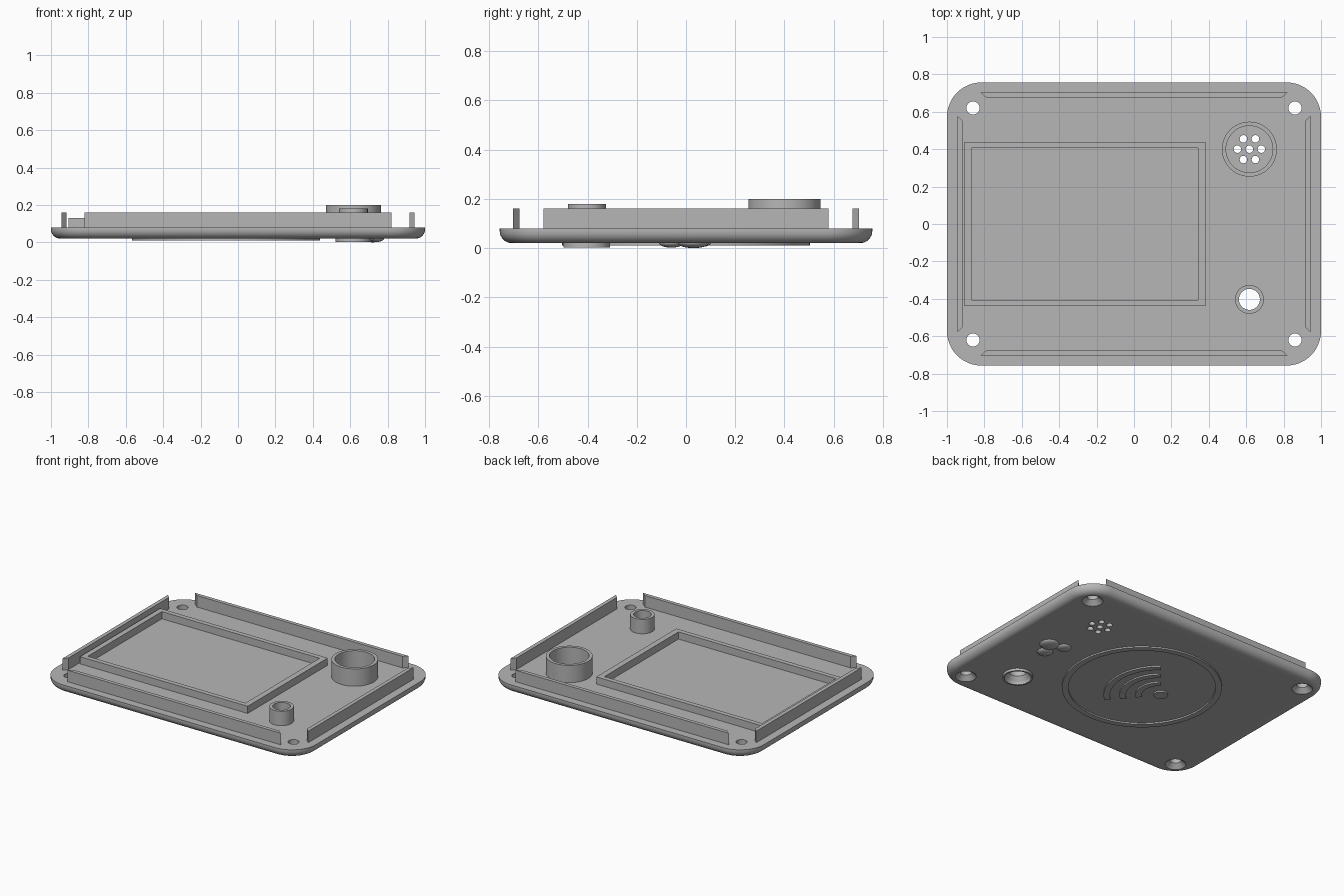
import bpy, bmesh
from math import sin, cos, pi, radians

if "Cube" in bpy.data.objects:
    bpy.data.objects.remove(bpy.data.objects["Cube"])

grey = bpy.data.materials.new("grey plastic")
grey.use_nodes = True
COLOUR = (0.47, 0.47, 0.47, 1)
grey.diffuse_color = COLOUR
grey.node_tree.nodes["Principled BSDF"].inputs["Base Color"].default_value = COLOUR


def add_loft(bm, loops, ring=False):
    """Skin equal-length loops; either cap the ends or close into a ring."""
    rows = [[bm.verts.new(p) for p in loop] for loop in loops]
    n = len(rows[0])
    pairs = list(zip(rows, rows[1:])) + ([(rows[-1], rows[0])] if ring else [])
    for a, b in pairs:
        for i in range(n):
            j = (i + 1) % n
            bm.faces.new((a[i], a[j], b[j], b[i]))
    if not ring:
        bm.faces.new(rows[0])
        bm.faces.new(rows[-1])


def finish(name, bm):
    bmesh.ops.recalc_face_normals(bm, faces=bm.faces)
    mesh = bpy.data.meshes.new(name)
    bm.to_mesh(mesh)
    bm.free()
    mesh.materials.append(grey)
    ob = bpy.data.objects.new(name, mesh)
    bpy.context.collection.objects.link(ob)
    return ob


def loft(name, loops, ring=False):
    bm = bmesh.new()
    add_loft(bm, loops, ring)
    return finish(name, bm)


def circle(x, y, r, z, n=48):
    return [(x + r * cos(2 * pi * i / n), y + r * sin(2 * pi * i / n), z) for i in range(n)]


def turned(x, y, profile, n=48):
    return [circle(x, y, r, z, n) for r, z in profile]


def rect(x0, x1, y0, y1, z):
    return [(x0, y0, z), (x1, y0, z), (x1, y1, z), (x0, y1, z)]


def rounded_rect(hx, hy, r, z, n=12):
    pts = []
    for k, (sx, sy) in enumerate([(1, 1), (-1, 1), (-1, -1), (1, -1)]):
        for i in range(n + 1):
            a = pi / 2 * (k + i / n)
            pts.append((sx * (hx - r) + r * cos(a), sy * (hy - r) + r * sin(a), z))
    return pts


def prism(name, outline, z0, z1):
    return loft(name, [[(x, y, z) for x, y in outline] for z in (z0, z1)])


# Base plate with rounded lower edge
BOTTOM, TOP, FILLET = 0.02, 0.08, 0.05
loops = []
for i in range(9):
    a = pi / 2 * i / 8
    inset = FILLET * (1 - sin(a))
    loops.append(rounded_rect(1 - inset, 0.757 - inset, 0.185 - inset,
                              BOTTOM + FILLET * (1 - cos(a))))
loops.append(rounded_rect(1, 0.757, 0.185, TOP))
plate = loft("base_plate", loops)

# Holes: countersunk corners, button opening and speaker grille
SPEAKER, BUTTON = (0.617, 0.40), (0.617, -0.403)
bm = bmesh.new()
for sx in (-1, 1):
    for sy in (-1, 1):
        add_loft(bm, turned(sx * 0.861, sy * 0.62,
                            [(0.066, 0), (0.066, BOTTOM), (0.035, 0.05), (0.035, 0.1)]))
add_loft(bm, turned(*BUTTON, [(0.078, 0), (0.078, BOTTOM), (0.056, 0.05), (0.056, 0.1)]))
grille = [(0, 0)] + [(0.064 * cos(k * pi / 3), 0.064 * sin(k * pi / 3)) for k in range(6)]
for dx, dy in grille:
    add_loft(bm, turned(SPEAKER[0] + dx, SPEAKER[1] + dy, [(0.02, 0), (0.02, 0.1)], 24))
cutter = finish("hole_cutter", bm)
cutter.hide_render = True
cut = plate.modifiers.new("holes", "BOOLEAN")
cut.operation, cut.solver, cut.object = "DIFFERENCE", "EXACT", cutter
bpy.context.view_layer.update()
plate_eval = plate.evaluated_get(bpy.context.evaluated_depsgraph_get())
cut_mesh = bpy.data.meshes.new_from_object(plate_eval)
plate.modifiers.clear()
plate.data = cut_mesh
bpy.data.objects.remove(cutter)

# Rim walls with mitred ends
for side, s in (("back", 1), ("front", -1)):
    prism(side + "_wall", [(-0.82, s * 0.702), (0.82, s * 0.702),
                           (0.79, s * 0.676), (-0.79, s * 0.676)], TOP, 0.16)
for side, s in (("left", 1), ("right", -1)):
    prism(side + "_wall", [(s * 0.944, -0.58), (s * 0.944, 0.58),
                           (s * 0.917, 0.552), (s * 0.917, -0.552)], TOP, 0.16)

# Rectangular module frame
outer, inner = (-0.906, 0.382, -0.439, 0.439), (-0.869, 0.342, -0.406, 0.406)
loft("module_frame", [rect(*outer, TOP), rect(*outer, 0.13),
                      rect(*inner, 0.13), rect(*inner, TOP)], True)

# Speaker and button collars on the inside
for name, spot, ro, ri, top in (("speaker_collar", SPEAKER, 0.147, 0.125, 0.2),
                                ("button_collar", BUTTON, 0.077, 0.056, 0.18)):
    loft(name, turned(*spot, [(ro, TOP), (ro, top), (ri, top), (ri, TOP)]), True)

# Raised rings on the underside
loft("button_rim", turned(*BUTTON, [(0.095, BOTTOM), (0.095, 0.003),
                                    (0.084, 0.003), (0.078, BOTTOM)]), True)
loft("emblem_ring", turned(-0.065, 0, [(0.503, BOTTOM), (0.503, 0.01),
                                       (0.463, 0.01), (0.463, BOTTOM)], 96), True)

# Signal symbol: dot and three arcs
SX = -0.22
loft("signal_dot", turned(SX, 0, [(0.045, BOTTOM), (0.045, 0.01)], 32))
for k, r in enumerate((0.14, 0.24, 0.34)):
    angles = [radians(-50 + 100 * i / 24) for i in range(25)]
    outline = [(SX + (r + 0.02) * cos(a), (r + 0.02) * sin(a)) for a in angles]
    outline += [(SX + (r - 0.02) * cos(a), (r - 0.02) * sin(a)) for a in reversed(angles)]
    prism("signal_arc_%d" % (k + 1), outline, 0.01, BOTTOM)

# Three shallow domes
for k, (x, y, r, low) in enumerate([(0.72, 0.03, 0.062, 0.0), (0.62, 0.055, 0.046, 0.004),
                                    (0.68, -0.06, 0.05, 0.002)]):
    profile = [(r * cos(a), BOTTOM - (BOTTOM - low) * sin(a))
               for a in (pi / 2 * i / 6.2 for i in range(7))]
    loft("dome_%d" % (k + 1), turned(x, y, profile, 32))

# Smooth curved surfaces, keep crisp edges
bpy.ops.object.select_all(action="DESELECT")
for ob in bpy.context.collection.objects:
    if ob.type == "MESH":
        ob.select_set(True)
        bpy.context.view_layer.objects.active = ob
bpy.ops.object.shade_smooth_by_angle(angle=radians(30))
